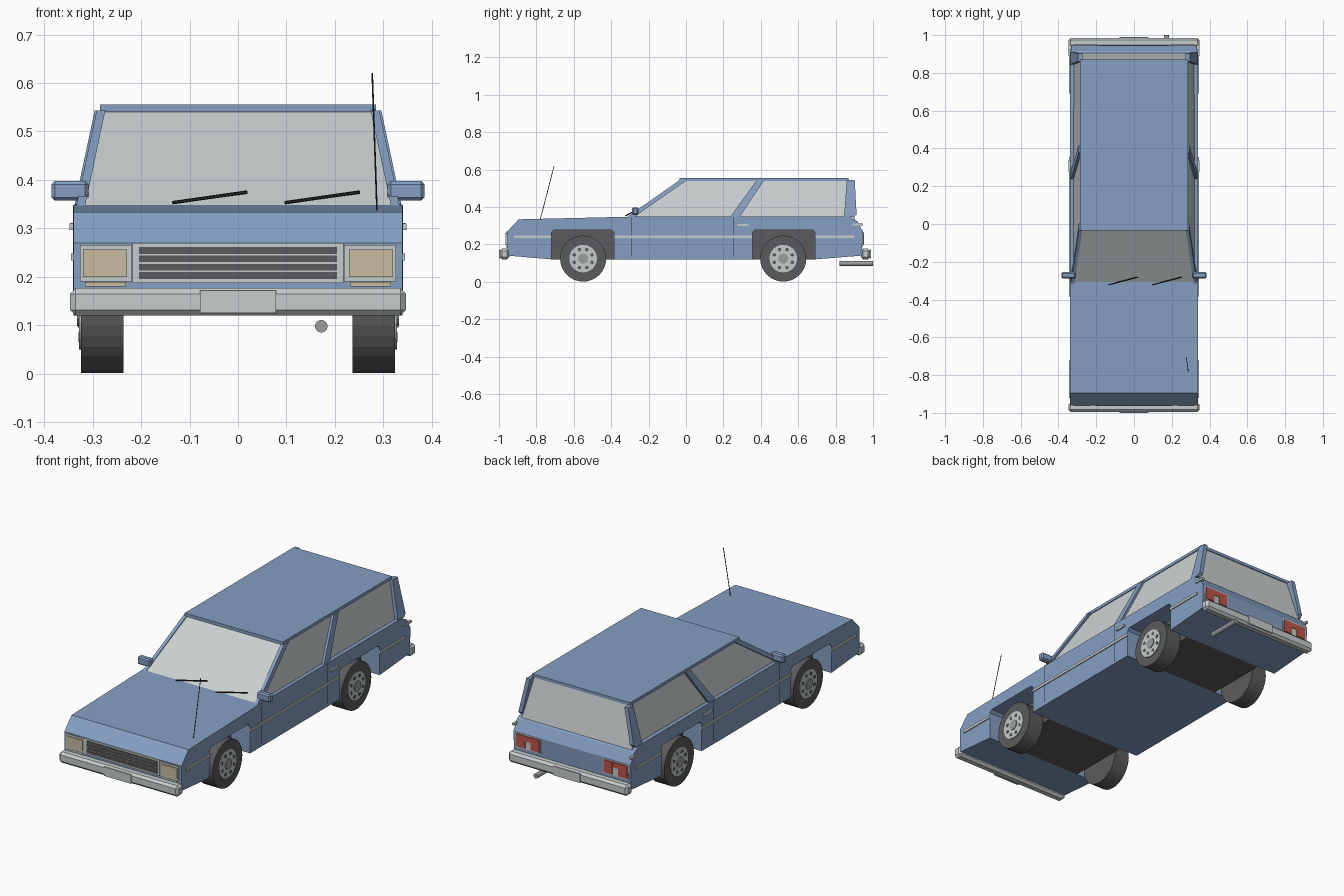
import bpy, bmesh, math
from mathutils import Vector

if "Cube" in bpy.data.objects:
    bpy.data.objects.remove(bpy.data.objects["Cube"])


def material(name, r, g, b):
    m = bpy.data.materials.new(name)
    m.diffuse_color = (r, g, b, 1)
    m.use_nodes = True
    m.node_tree.nodes["Principled BSDF"].inputs["Base Color"].default_value = m.diffuse_color
    return m


BLUE = material("body blue", 0.235, 0.345, 0.54)
GLASS = material("pale glass", 0.59, 0.63, 0.63)
CHROME = material("light grey trim", 0.56, 0.60, 0.60)
DARK = material("dark grey rubber", 0.105, 0.105, 0.11)
BLACK = material("black", 0.025, 0.025, 0.027)
BEIGE = material("headlight beige", 0.58, 0.50, 0.35)
RED = material("tail light red", 0.50, 0.09, 0.07)
GREY = material("mid grey metal", 0.33, 0.34, 0.35)


def finish(name, bm, mat):
    bmesh.ops.recalc_face_normals(bm, faces=bm.faces)
    me = bpy.data.meshes.new(name)
    bm.to_mesh(me)
    bm.free()
    me.materials.append(mat)
    ob = bpy.data.objects.new(name, me)
    bpy.context.collection.objects.link(ob)
    return ob


def prism(name, loop_a, loop_b, mat):
    """Solid between two matching loops of points."""
    bm = bmesh.new()
    a = [bm.verts.new(p) for p in loop_a]
    b = [bm.verts.new(p) for p in loop_b]
    n = len(a)
    bm.faces.new(a)
    bm.faces.new(b[::-1])
    for i in range(n):
        bm.faces.new((a[i], b[i], b[(i + 1) % n], a[(i + 1) % n]))
    return finish(name, bm, mat)


def box(name, x, y, z, mat, bevel=0):
    corners = [(x[0], z[0]), (x[1], z[0]), (x[1], z[1]), (x[0], z[1])]
    ob = prism(name, [(u, y[0], w) for u, w in corners],
               [(u, y[1], w) for u, w in corners], mat)
    if bevel:
        mod = ob.modifiers.new("chamfer", 'BEVEL')
        mod.width = bevel
        mod.segments = 1
    return ob


def pair(name, x, y, z, mat, bevel=0):
    box(name + "_right", x, y, z, mat, bevel)
    box(name + "_left", (-x[1], -x[0]), y, z, mat, bevel)


def rod(name, p, q, r, mat, sides=16, smooth=False):
    p, q = Vector(p), Vector(q)
    d = q - p
    bm = bmesh.new()
    bmesh.ops.create_cone(bm, cap_ends=True, segments=sides, radius1=r,
                          radius2=r, depth=d.length)
    rot = d.to_track_quat('Z', 'Y').to_matrix().to_4x4()
    bmesh.ops.transform(bm, matrix=rot, verts=bm.verts)
    bmesh.ops.translate(bm, vec=(p + q) / 2, verts=bm.verts)
    ob = finish(name, bm, mat)
    if smooth:
        for f in ob.data.polygons:
            f.use_smooth = len(f.vertices) == 4
    return ob


# Lower body: side profile with chamfered wheel arches, extruded across
def arch(y0, y1):
    return [(y0, 0.12), (y0, 0.265), (y0 + 0.015, 0.278),
            (y1 - 0.015, 0.278), (y1, 0.265), (y1, 0.12)]


ARCHES = [(-0.72, -0.385), (0.355, 0.69)]
profile = [(-0.955, 0.14)] + arch(*ARCHES[0]) + arch(*ARCHES[1]) + [
    (0.94, 0.14), (0.945, 0.272), (0.915, 0.325), (0.87, 0.348), (-0.3, 0.348),
    (-0.895, 0.334), (-0.955, 0.27)]
prism("lower_body", [(-0.34, y, z) for y, z in profile],
      [(0.34, y, z) for y, z in profile], BLUE)
for label, (y0, y1) in zip(("front", "rear"), ARCHES):
    box(label + "_wheel_well", (-0.23, 0.23), (y0, y1), (0.12, 0.278), DARK)

# Glasshouse and roof
prism("cabin_glass",
      [(-0.322, -0.31, 0.345), (0.322, -0.31, 0.345),
       (0.322, 0.905, 0.33), (-0.322, 0.905, 0.33)],
      [(-0.28, -0.025, 0.542), (0.28, -0.025, 0.542),
       (0.28, 0.865, 0.542), (-0.28, 0.865, 0.542)], GLASS)
box("roof", (-0.285, 0.285), (-0.035, 0.87), (0.54, 0.556), BLUE)


# Pillars lie on the sloping side glass
def pillar(name, pts, out=0.012):
    for side, s in (("right", 1), ("left", -1)):
        def skin(off):
            return [(s * (0.322 - (z - 0.345) * 0.213 + off), y, z) for y, z in pts]
        prism(name + "_" + side, skin(-0.006), skin(out), BLUE)


pillar("windscreen_pillar", [(-0.318, 0.345), (-0.28, 0.345), (0.005, 0.543), (-0.035, 0.543)])
pillar("middle_pillar", [(0.235, 0.345), (0.285, 0.345), (0.418, 0.543), (0.378, 0.543)])
pillar("rear_pillar", [(0.845, 0.35), (0.895, 0.345), (0.912, 0.36), (0.902, 0.543), (0.86, 0.543)], 0.016)

# Bumpers with plates
for label, y, py in (("front", (-0.995, -0.945), (-1.0, -0.994)),
                     ("rear", (0.935, 0.985), (0.984, 0.99))):
    box(label + "_bumper", (-0.347, 0.347), y, (0.12, 0.177), CHROME, 0.012)
    box(label + "_plate", (-0.078, 0.078), py, (0.125, 0.172), CHROME)

# Grille
box("grille_frame", (-0.218, 0.218), (-0.961, -0.953), (0.187, 0.27), CHROME)
for i in range(4):
    z = 0.196 + i * 0.0172
    box("grille_slot_%d" % (i + 1), (-0.204, 0.204), (-0.964, -0.957), (z, z + 0.0135), DARK)

# Headlights and indicators
pair("headlight_frame", (0.219, 0.326), (-0.96, -0.953), (0.19, 0.266), CHROME)
pair("headlight", (0.229, 0.32), (-0.964, -0.957), (0.2, 0.256), BEIGE)
pair("front_indicator", (0.231, 0.316), (-0.96, -0.953), (0.18, 0.189), BEIGE)

# Tail lights: two red lenses around a pale reversing light
pair("tail_light_frame", (0.182, 0.328), (0.938, 0.947), (0.19, 0.27), CHROME)
pair("tail_light_inner", (0.188, 0.237), (0.943, 0.951), (0.197, 0.263), RED)
pair("tail_light_outer", (0.27, 0.322), (0.943, 0.951), (0.197, 0.263), RED)
pair("tail_light_bridge", (0.237, 0.27), (0.943, 0.95), (0.235, 0.263), RED)

# Side trim strips, door gaps and handles
for i, (y0, y1) in enumerate([(-0.92, -0.72), (-0.385, 0.355), (0.69, 0.9)]):
    pair("side_strip_%d" % (i + 1), (0.338, 0.345), (y0, y1), (0.234, 0.248), CHROME)
for label, y in (("front", -0.29), ("rear", 0.255)):
    pair(label + "_door_gap", (0.337, 0.341), (y - 0.002, y + 0.002), (0.135, 0.347), BLACK)
pair("door_handle", (0.335, 0.348), (0.275, 0.335), (0.297, 0.31), CHROME)
pair("rear_corner_trim", (0.332, 0.346), (0.89, 0.947), (0.3, 0.311), CHROME)

# Mirrors
pair("mirror", (0.309, 0.385), (-0.288, -0.255), (0.357, 0.398), BLUE, 0.007)
pair("mirror_stalk", (0.318, 0.33), (-0.28, -0.262), (0.34, 0.362), BLUE)

# Wipers and aerial
for i, x in enumerate((-0.135, 0.097)):
    rod("wiper_%d" % (i + 1), (x, -0.322, 0.353), (x + 0.154, -0.282, 0.375), 0.0035, BLACK, 6)
rod("aerial", (0.287, -0.78, 0.33), (0.277, -0.705, 0.62), 0.0018, BLACK, 6)

# Exhaust pipe
rod("exhaust_pipe", (0.172, 0.82, 0.098), (0.172, 1.0, 0.098), 0.013, GREY, 16, True)

# Wheels: tyre, rim, round hub cap and ring of holes
for label, y in (("front", -0.55), ("rear", 0.52)):
    for side, s in (("right", 1), ("left", -1)):
        tag = label + "_" + side
        z = 0.124

        def disc(part, x0, x1, r, mat, sides, dy=0, dz=0):
            rod(tag + part, (s * x0, y + dy, z + dz), (s * x1, y + dy, z + dz), r, mat, sides)
        disc("_tyre", 0.236, 0.324, 0.123, DARK, 32)
        disc("_rim", 0.31, 0.328, 0.074, CHROME, 24)
        disc("_hub_cap", 0.32, 0.332, 0.027, GREY, 16)
        for k in range(8):
            a = math.tau * (k + 0.5) / 8
            disc("_hole_%d" % (k + 1), 0.322, 0.3295, 0.01, DARK, 6,
                 0.052 * math.cos(a), 0.052 * math.sin(a))
